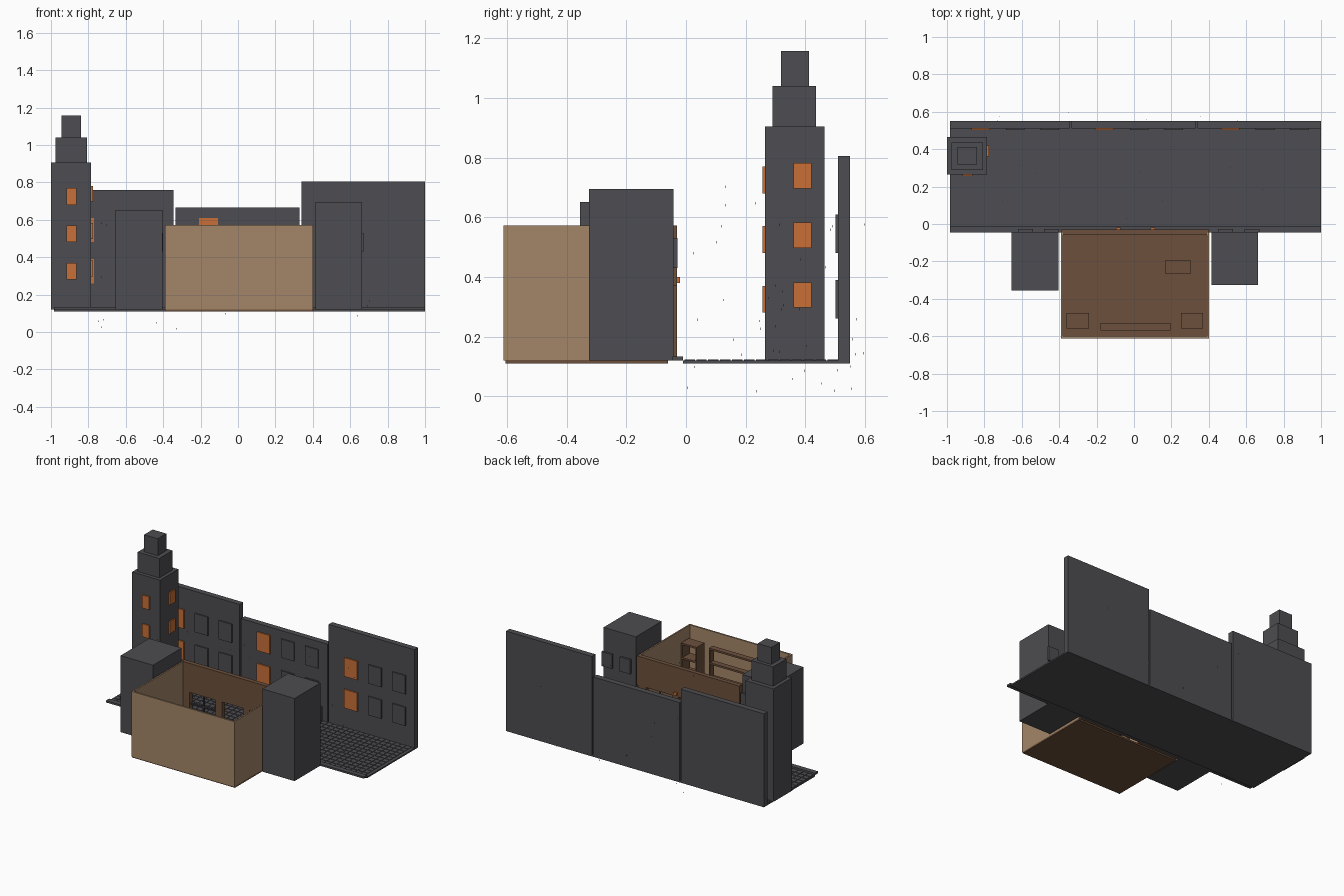
import bpy, bmesh, random

if "Cube" in bpy.data.objects:
    bpy.data.objects.remove(bpy.data.objects["Cube"], do_unlink=True)


def material(name, rgb):
    m = bpy.data.materials.new(name)
    m.use_nodes = True
    color = (*rgb, 1)
    m.diffuse_color = color
    m.node_tree.nodes["Principled BSDF"].inputs["Base Color"].default_value = color
    return m


STONE = material("dark_stone", (0.075, 0.073, 0.082))
PLASTER = material("tan_plaster", (0.37, 0.235, 0.14))
WOOD = material("dark_wood", (0.15, 0.08, 0.045))
GLOW = material("orange_glow", (0.58, 0.16, 0.04))


def boxes(name, mat, spans):
    """One object made of boxes, each given as (x0, x1), (y0, y1), (z0, z1)."""
    bm = bmesh.new()
    for span in spans:
        cube = bmesh.ops.create_cube(bm, size=1)
        for v in cube["verts"]:
            for i, (a, b) in enumerate(span):
                v.co[i] = a if v.co[i] < 0 else b
    mesh = bpy.data.meshes.new(name)
    bm.to_mesh(mesh)
    bm.free()
    mesh.materials.append(mat)
    ob = bpy.data.objects.new(name, mesh)
    bpy.context.collection.objects.link(ob)
    return ob


def around(c, half):
    return (c - half, c + half)


GROUND = 0.12

# Street slab, pavement strip and cobbles
boxes("street", STONE, [((-0.985, 1), (-0.01, 0.55), (0.11, GROUND))])
boxes("pavement", STONE, [((-0.985, 1), (-0.045, -0.01), (GROUND, 0.133))])
STEP = 0.04
cobbles = []
for row in range(13):
    for col in range(49):
        x, y = -0.96 + col * STEP, 0.012 + row * STEP
        cobbles.append((around(x, 0.0175), around(y, 0.0175), (0.118, 0.123)))
boxes("cobbles", STONE, cobbles)

# Street backdrop walls, each with one lit and two dark window columns
for side, x0, x1, top in (("left", -0.985, -0.345, 0.76),
                          ("middle", -0.335, 0.33, 0.665),
                          ("right", 0.34, 1.0, 0.805)):
    boxes(side + "_street_wall", STONE, [((x0, x1), (0.51, 0.55), (0.11, top))])
    mid = (x0 + x1) / 2 + 0.03
    for kind, mat, offsets in (("lit", GLOW, [-0.185]), ("dark", STONE, [0, 0.185])):
        boxes(f"{side}_{kind}_windows", mat,
              [(around(mid + dx, 0.05), (0.502, 0.512), (z, z + 0.13))
               for dx in offsets for z in (0.26, 0.48)])

# Stepped tower
boxes("tower", STONE, [
    ((-1, -0.785), (0.265, 0.465), (GROUND, 0.905)),
    ((-0.975, -0.808), (0.29, 0.435), (0.905, 1.04)),
    ((-0.945, -0.84), (0.318, 0.412), (1.04, 1.158))])
tower_windows = []
for z in (0.28, 0.48, 0.68):
    tower_windows.append(((-0.917, -0.863), (0.256, 0.266), (z, z + 0.09)))
    tower_windows.append(((-0.786, -0.776), (0.36, 0.42), (z + 0.017, z + 0.102)))
boxes("tower_windows", GLOW, tower_windows)

# Neighbour houses with windows on the street side
for side, x0, x1, y0, top in (("left", -0.655, -0.405, -0.355, 0.652),
                              ("right", 0.415, 0.663, -0.325, 0.695)):
    boxes(side + "_house", STONE, [((x0, x1), (y0, -0.042), (GROUND, top))])
    boxes(side + "_house_windows", STONE,
          [(around(x0 + dx, 0.04), (-0.043, -0.028), (0.43, 0.53))
           for dx in (0.075, 0.215)])

# Shop floor and three plaster walls
EAVE = 0.572
boxes("shop_floor", WOOD, [((-0.39, 0.4), (-0.605, -0.06), (0.11, 0.121))])
boxes("shop_walls", PLASTER, [
    ((-0.39, 0.4), (-0.612, -0.6), (GROUND, EAVE)),
    ((-0.39, -0.38), (-0.6, -0.045), (GROUND, EAVE)),
    ((0.39, 0.4), (-0.6, -0.045), (GROUND, EAVE))])

# Wooden shopfront, pieced around a door and two windows
FRONT = (-0.06, -0.03)
SILL, HEAD = 0.21, 0.37
panels = [((-0.39, 0.4), FRONT, (HEAD, EAVE))]
for s in (-1, 1):
    for a, b, z0, z1 in ((0.08, 0.13, GROUND, HEAD), (0.33, 0.39, GROUND, HEAD),
                         (0.13, 0.33, GROUND, SILL)):
        panels.append((tuple(sorted((s * a, s * b))), FRONT, (z0, z1)))
boxes("shopfront", WOOD, panels)
bars = []
for s in (-1, 1):
    bars += [(around(s * 0.23, 0.1), (-0.05, -0.04), around(0.29, 0.004)),
             (around(s * 0.23, 0.004), (-0.05, -0.04), (SILL, HEAD))]
boxes("window_bars", STONE, bars)
boxes("door_lamps", GLOW,
      [(around(x, 0.012), (-0.031, -0.02), (0.38, 0.40)) for x in (-0.085, 0.1)])


# Shop furniture: open shelving with two end posts and boards
def shelving(name, x0, x1, y0, y1, levels):
    top = levels[-1]
    parts = [((x, x + 0.01), (y0, y1), (GROUND, top)) for x in (x0, x1 - 0.01)]
    parts += [((x0, x1), (y0, y1), (z - 0.012, z)) for z in levels]
    boxes(name, WOOD, parts)


shelving("left_bookcase", -0.36, -0.24, -0.56, -0.475, (0.2, 0.3, 0.4, 0.5))
shelving("right_bookcase", 0.25, 0.37, -0.56, -0.475, (0.2, 0.3, 0.4, 0.5))
shelving("long_shelf", -0.18, 0.195, -0.57, -0.53, (0.29, 0.39, 0.49))
shelving("table", 0.165, 0.305, -0.265, -0.195, (0.22,))

# Sparse rain over the street
random.seed(4)
drops = []
for i in range(70):
    x, y = random.uniform(-0.8, 0.75), random.uniform(-0.03, 0.62)
    z = random.uniform(0.13, 0.7) if i % 5 else random.uniform(0.01, 0.1)
    drops.append((around(x, 0.0006), around(y, 0.0006), (z, z + 0.008)))
drops.append((around(0.3, 0.0006), around(0.615, 0.0006), (0, 0.006)))
boxes("rain", STONE, drops)
